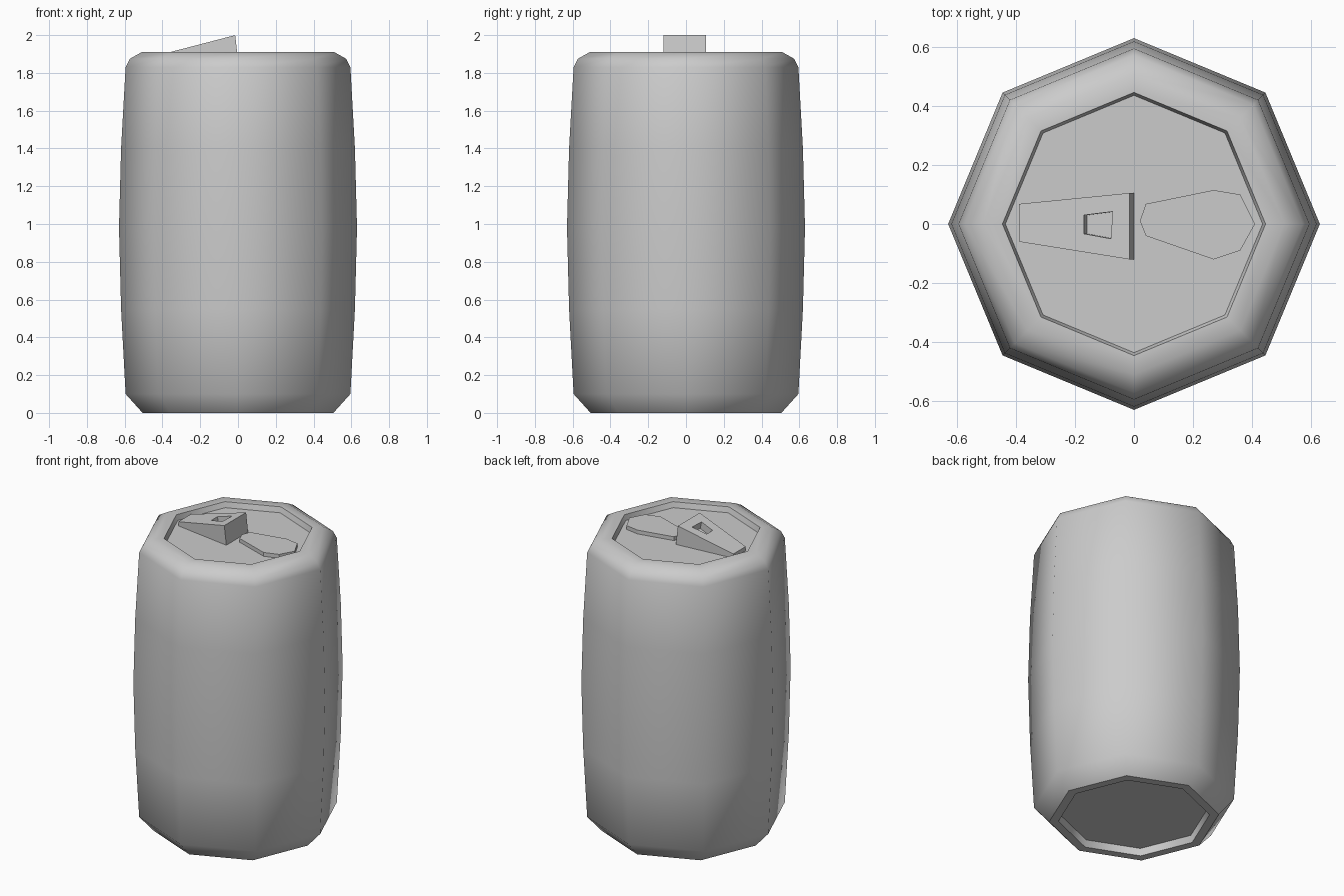
import bpy, bmesh
from math import cos, sin, pi, radians

if "Cube" in bpy.data.objects:
    bpy.data.objects.remove(bpy.data.objects["Cube"])

SIDES = 8
LID_Z = 1.875


def make_object(name, bm, angle):
    bmesh.ops.recalc_face_normals(bm, faces=bm.faces)
    mesh = bpy.data.meshes.new(name)
    bm.to_mesh(mesh)
    bm.free()
    obj = bpy.data.objects.new(name, mesh)
    bpy.context.collection.objects.link(obj)
    bpy.ops.object.select_all(action='DESELECT')
    obj.select_set(True)
    bpy.context.view_layer.objects.active = obj
    bpy.ops.object.shade_smooth_by_angle(angle=radians(angle))
    return obj


def bridge(bm, a, b):
    n = len(a)
    for i in range(n):
        j = (i + 1) % n
        bm.faces.new((a[i], a[j], b[j], b[i]))


# Can body: eight-sided lathe with recessed base and lid
profile = [(0.44, 0.045), (0.45, 0.0), (0.505, 0.0), (0.595, 0.10),
           (0.619, 0.55), (0.63, 0.98), (0.619, 1.40), (0.595, 1.83),
           (0.572, 1.875), (0.51, 1.91), (0.446, 1.91), (0.436, LID_Z)]
bm = bmesh.new()
rings = [[bm.verts.new((r * cos(2 * pi * i / SIDES), r * sin(2 * pi * i / SIDES), z))
          for i in range(SIDES)] for r, z in profile]
for lower, upper in zip(rings, rings[1:]):
    bridge(bm, lower, upper)
bm.faces.new(rings[0])
bm.faces.new(rings[-1])
make_object("can_body", bm, 47)

# Drinking opening panel, slightly raised from the lid
outline = [(0.02, 0.01), (0.04, 0.068), (0.27, 0.115), (0.36, 0.10), (0.41, 0.0),
           (0.36, -0.09), (0.27, -0.12), (0.04, -0.04)]
bm = bmesh.new()
low, high = [[bm.verts.new((x, y, z)) for x, y in outline]
             for z in (LID_Z - 0.005, LID_Z + 0.025)]
bridge(bm, low, high)
bm.faces.new(low)
bm.faces.new(high)
make_object("opening_panel", bm, 20)


# Pull tab: tilted wedge with a finger recess
def slope(x):
    return 1.91 + 0.26 * (x + 0.36)


outer = [(-0.39, -0.06), (-0.015, -0.12), (-0.015, 0.105), (-0.39, 0.068)]
hole = [(-0.17, -0.033), (-0.078, -0.05), (-0.073, 0.042), (-0.17, 0.03)]
bm = bmesh.new()
top = [bm.verts.new((x, y, slope(x))) for x, y in outer]
foot = [bm.verts.new((x if x < -0.1 else 0.0, y, LID_Z - 0.005)) for x, y in outer]
rim = [bm.verts.new((x, y, slope(x))) for x, y in hole]
floor = [bm.verts.new((x + 0.01, y, slope(x) - 0.045)) for x, y in hole]
bridge(bm, foot, top)
bridge(bm, top, rim)
bridge(bm, rim, floor)
bm.faces.new(floor)
bm.faces.new(foot)
make_object("pull_tab", bm, 20)
